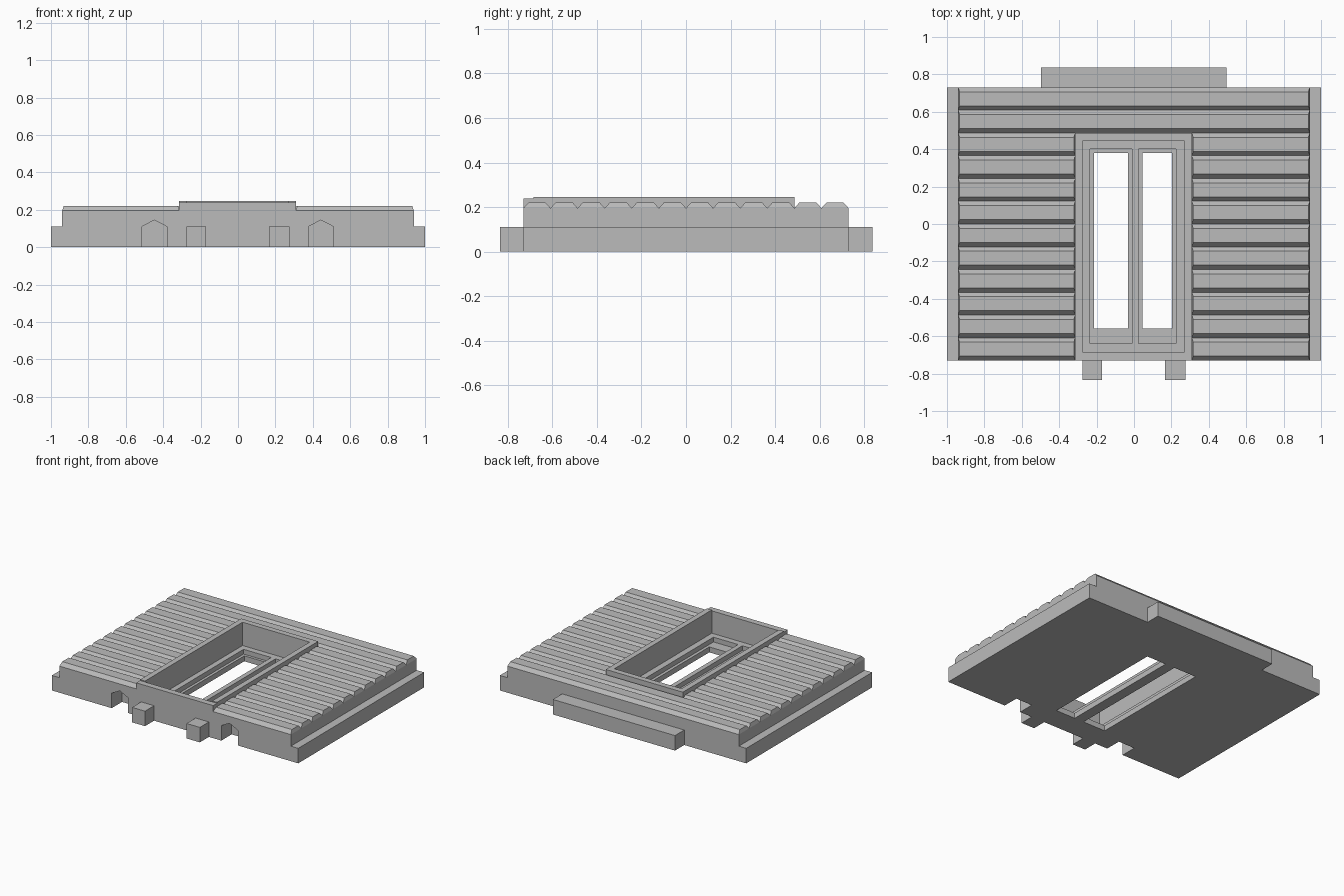
import bpy, bmesh

cube = bpy.data.objects.get("Cube")
if cube:
    bpy.data.objects.remove(cube, do_unlink=True)

grey = bpy.data.materials.new("plain_grey")
grey.use_nodes = True
colour = (0.5, 0.5, 0.5, 1)
grey.diffuse_color = colour
grey.node_tree.nodes["Principled BSDF"].inputs["Base Color"].default_value = colour


def make(name, bm):
    bmesh.ops.recalc_face_normals(bm, faces=bm.faces[:])
    mesh = bpy.data.meshes.new(name)
    bm.to_mesh(mesh)
    bm.free()
    mesh.materials.append(grey)
    obj = bpy.data.objects.new(name, mesh)
    bpy.context.collection.objects.link(obj)
    return obj


def add_box(bm, x0, x1, y0, y1, z0, z1, tx0=0, tx1=0, ty=0):
    """Box whose top can be drawn in at each end to make bevelled edges."""
    low = [bm.verts.new(p) for p in ((x0, y0, z0), (x1, y0, z0), (x1, y1, z0), (x0, y1, z0))]
    a, b, c, d = x0 + tx0, x1 - tx1, y0 + ty, y1 - ty
    top = [bm.verts.new(p) for p in ((a, c, z1), (b, c, z1), (b, d, z1), (a, d, z1))]
    bm.faces.new(low[::-1])
    bm.faces.new(top)
    for i in range(4):
        j = (i + 1) % 4
        bm.faces.new((low[i], low[j], top[j], top[i]))


def box(name, *args):
    bm = bmesh.new()
    add_box(bm, *args)
    return make(name, bm)


def prism(name, outline, y0, y1):
    """Extrude an x-z outline along y."""
    bm = bmesh.new()
    face = bm.faces.new([bm.verts.new((x, y0, z)) for x, z in outline])
    new = bmesh.ops.extrude_face_region(bm, geom=[face])["geom"]
    verts = [v for v in new if isinstance(v, bmesh.types.BMVert)]
    bmesh.ops.translate(bm, verts=verts, vec=(0, y1 - y0, 0))
    return make(name, bm)


def cut(target, cutter):
    cutter.hide_render = True
    mod = target.modifiers.new("cut", "BOOLEAN")
    mod.operation = "DIFFERENCE"
    mod.solver = "EXACT"
    mod.object = cutter
    bpy.context.view_layer.objects.active = target
    bpy.ops.object.modifier_apply(modifier=mod.name)
    bpy.data.objects.remove(cutter, do_unlink=True)


DEPTH = 0.73      # half depth of the panel
STEP = 0.11       # height of side ledges and pegs
DECK = 0.195      # bottom of the siding grooves
SIDE = 0.94       # half width of the siding

# Panel body with a ledge along both sides
half = [(1, 0), (1, STEP), (SIDE, STEP), (SIDE, DECK)]
panel = prism("wall_panel", half + [(-x, z) for x, z in reversed(half)], -DEPTH, DEPTH)

# Window recess, two sunken sashes and their through openings
cut(panel, box("recess_cutter", -0.275, 0.27, -0.685, 0.445, 0.075, 0.4))
for x0, x1 in ((-0.235, -0.01), (0.025, 0.225)):
    cut(panel, box("sash_cutter", x0, x1, -0.64, 0.40, 0.04, 0.2))
    cut(panel, box("opening_cutter", x0 + 0.02, x1 - 0.022, -0.56, 0.38, -0.1, 0.2))

# Pointed notches in the front edge
for x in (-0.447, 0.443):
    w = 0.067
    outline = [(x - w, -0.1), (x + w, -0.1), (x + w, STEP), (x, 0.145), (x - w, STEP)]
    cut(panel, prism("notch_cutter", outline, -0.8, -0.61))

# Siding boards: ten rows split by the window, two full rows behind it
bm = bmesh.new()
rows = 12
pitch = 2 * DEPTH / rows
for i in range(rows):
    y = -DEPTH + i * pitch
    if i < 10:
        add_box(bm, -SIDE, -0.315, y, y + pitch, DECK, 0.221, 0.008, 0.006, 0.023)
        add_box(bm, 0.31, SIDE, y, y + pitch, DECK, 0.221, 0.006, 0.008, 0.023)
    else:
        add_box(bm, -SIDE, SIDE, y, y + pitch, DECK, 0.221, 0.008, 0.008, 0.023)
make("siding_boards", bm)

# Raised surround of the window, with a slightly lower front sill
bm = bmesh.new()
add_box(bm, -0.315, -0.275, -0.685, 0.487, DECK, 0.246)
add_box(bm, 0.27, 0.31, -0.685, 0.487, DECK, 0.246)
add_box(bm, -0.275, 0.27, 0.445, 0.487, DECK, 0.246)
make("window_surround", bm)
box("window_sill", -0.315, 0.31, -DEPTH, -0.685, DECK, 0.239)

# Joining pegs at the front and tongue at the back
for name, x0, x1 in (("right_peg", -0.275, -0.17), ("left_peg", 0.167, 0.275)):
    box(name, x0, x1, -0.835, -DEPTH, 0, STEP)
box("back_tongue", -0.497, 0.495, DEPTH, 0.837, 0, STEP)
